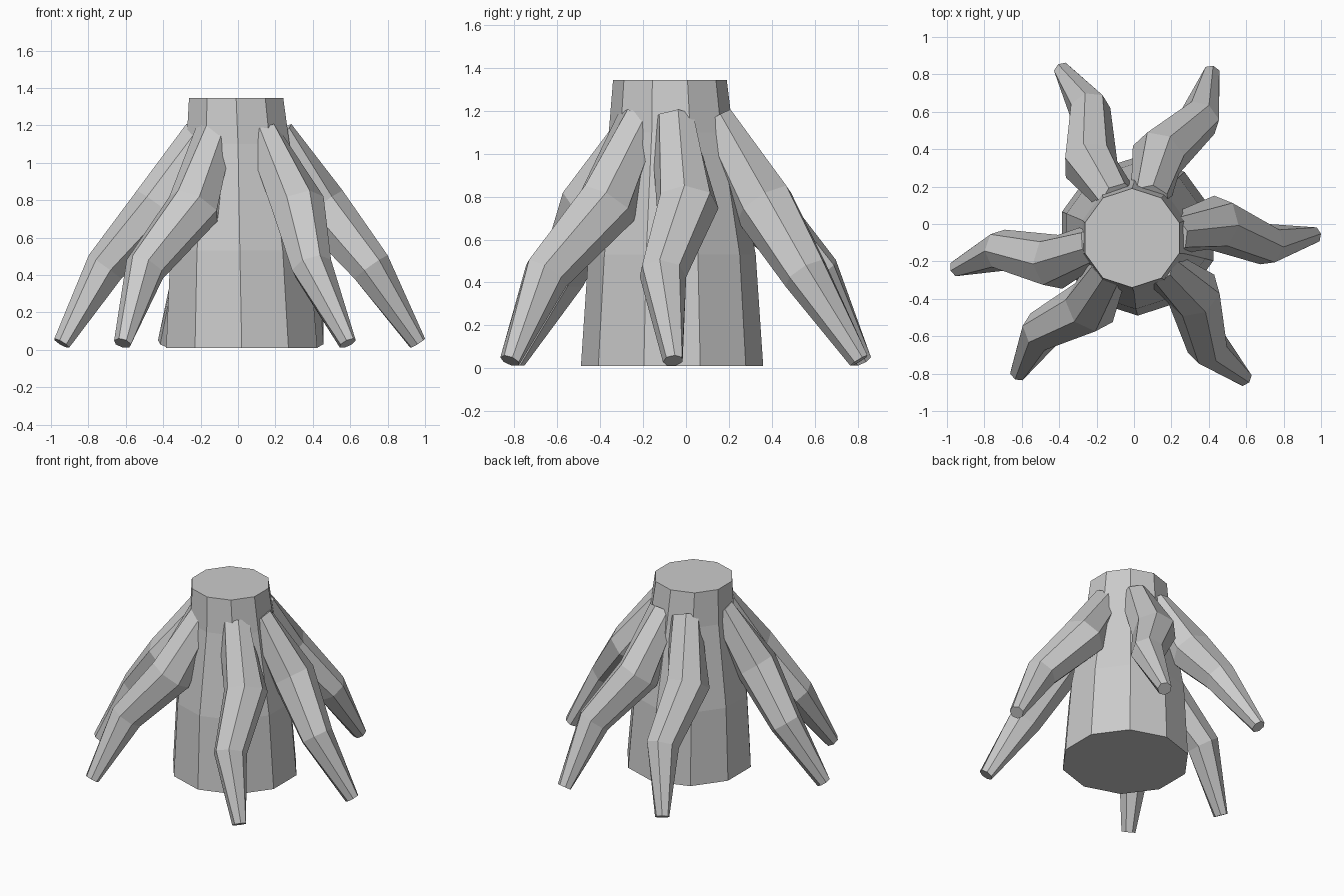
import bpy
import bmesh
from math import cos, sin, pi, radians
from mathutils import Matrix, Vector

cube = bpy.data.objects.get("Cube")
if cube:
    bpy.data.objects.remove(cube, do_unlink=True)

# One plain grey for the whole stump
grey = bpy.data.materials.new("stone grey")
grey.use_nodes = True
colour = (0.6, 0.6, 0.6, 1)
grey.diffuse_color = colour
grey.node_tree.nodes["Principled BSDF"].inputs["Base Color"].default_value = colour


def tube(name, path, radii, sides, level=False):
    """Flat-faced capped tube along a path, with mitred rings or level ones."""
    bm = bmesh.new()
    rings = []
    for i, (p, r) in enumerate(zip(path, radii)):
        ahead = path[min(i + 1, len(path) - 1)] - p
        behind = p - path[max(i - 1, 0)]
        along = Vector((0, 0, 1)) if level else (ahead.normalized() + behind.normalized()).normalized()
        side = Vector((1, 0, 0)) if level else Vector((0, 0, 1)).cross(along).normalized()
        up = along.cross(side)
        turns = [2 * pi * k / sides + pi / 2 for k in range(sides)]
        rings.append([bm.verts.new(p + r * (cos(a) * side + sin(a) * up)) for a in turns])
    for low, high in zip(rings, rings[1:]):
        for k in range(sides):
            n = (k + 1) % sides
            bm.faces.new((low[k], low[n], high[n], high[k]))
    bm.faces.new(rings[0])
    bm.faces.new(rings[-1])
    bmesh.ops.recalc_face_normals(bm, faces=bm.faces)
    mesh = bpy.data.meshes.new(name)
    bm.to_mesh(mesh)
    bm.free()
    mesh.materials.append(grey)
    obj = bpy.data.objects.new(name, mesh)
    bpy.context.collection.objects.link(obj)
    return obj


# Tapered ten-sided trunk
trunk_path = [Vector(p) for p in ((0.02, -0.065, 0.01), (0.01, -0.065, 0.53),
                                  (0, -0.07, 1.1), (-0.01, -0.075, 1.345))]
tube("trunk", trunk_path, (0.425, 0.39, 0.29, 0.265), 10, level=True)

# Six crooked roots, the same shape turned around the trunk
root_path = [Vector(p) for p in ((0.2, 0, 1.15), (0.44, 0.065, 0.765),
                                 (0.71, -0.05, 0.44), (0.96, 0, 0.035))]
root_radii = (0.105, 0.148, 0.112, 0.048)
root_angles = {"right_side": 0, "back_right": 64.5, "back_left": 113.5,
               "left_side": 190.5, "front_left": 230, "front_right": 307.6}
for place, angle in root_angles.items():
    turn = Matrix.Translation((0, -0.06, 0)) @ Matrix.Rotation(radians(angle), 4, "Z")
    tube("root_" + place, [turn @ p for p in root_path], root_radii, 7)
